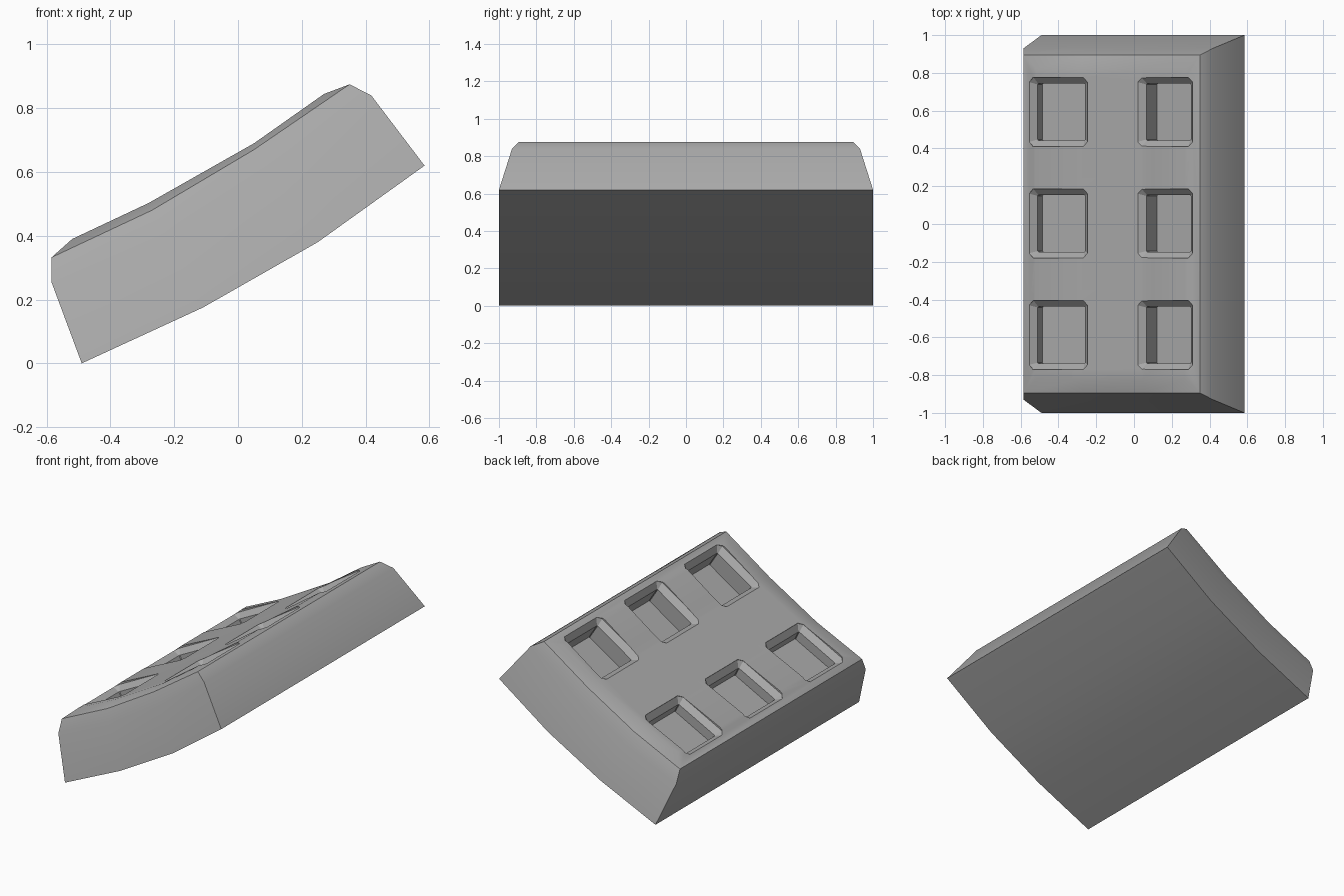
import bpy
import bmesh
from math import radians
from mathutils import Matrix

cube = bpy.data.objects.get("Cube")
if cube:
    bpy.data.objects.remove(cube, do_unlink=True)

# Single grey material
grey = bpy.data.materials.new("plain_grey")
grey.use_nodes = True
color = (0.4, 0.4, 0.4, 1)
grey.diffuse_color = color
grey.node_tree.nodes["Principled BSDF"].inputs["Base Color"].default_value = color


def bridge(bm, a, b):
    n = len(a)
    for i in range(n):
        k = (i + 1) % n
        bm.faces.new((a[i], a[k], b[k], b[i]))


def finish(bm, name):
    bmesh.ops.recalc_face_normals(bm, faces=bm.faces)
    mesh = bpy.data.meshes.new(name)
    bm.to_mesh(mesh)
    bm.free()
    obj = bpy.data.objects.new(name, mesh)
    bpy.context.collection.objects.link(obj)
    mesh.materials.append(grey)
    return obj


# Curved slab: half width and side profile of each ring, bottom to top
RINGS = [
    (1.0, [(-.49, 0), (-.11, .175), (.25, .38), (.585, .62)]),
    (.93, [(-.585, .255), (-.235, .415), (.105, .61), (.418, .84)]),
    (.895, [(-.585, .332), (-.27, .48), (.05, .67), (.35, .875)]),
    (.82, [(-.52, .39), (-.28, .503), (.05, .69), (.27, .845)]),
]
bm = bmesh.new()
loops = []
for y, profile in RINGS:
    front = [bm.verts.new((x, -y, z)) for x, z in profile]
    back = [bm.verts.new((x, y, z)) for x, z in reversed(profile)]
    loops.append(front + back)
for low, high in zip(loops, loops[1:]):
    bridge(bm, low, high)
for cap in (loops[0], loops[-1]):
    for i in range(3):
        bm.faces.new((cap[i], cap[i + 1], cap[6 - i], cap[7 - i]))
slab = finish(bm, "curved_slab")


def pocket_ring(bm, hx, hy, cut, z):
    pts = [(hx, cut - hy), (hx, hy - cut), (hx - cut, hy), (cut - hx, hy),
           (-hx, hy - cut), (-hx, cut - hy), (cut - hx, -hy), (hx - cut, -hy)]
    return [bm.verts.new((x, y, z)) for x, y in pts]


# Pocket cutters with a chamfered lip, two columns of three
LIP = .033
bm = bmesh.new()
for x, z, tilt, half, depth in ((-.4, .44, 27.3, .174, .09), (.165, .767, 32.8, .173, .135)):
    for y in (-.588, .003, .593):
        rings = [pocket_ring(bm, half, .183, .025, h) for h in (.08, 0)]
        rings += [pocket_ring(bm, half - LIP, .183 - LIP, .004, h) for h in (-LIP, -depth)]
        for a, b in zip(rings, rings[1:]):
            bridge(bm, a, b)
        bm.faces.new(rings[0])
        bm.faces.new(rings[-1])
        place = Matrix.Translation((x, y, z)) @ Matrix.Rotation(-radians(tilt), 4, "Y")
        bmesh.ops.transform(bm, matrix=place, verts=sum(rings, []))
cutter = finish(bm, "pocket_cutter")
cutter.hide_render = True

# Cut the pockets, then smooth the gentle curves
cut = slab.modifiers.new("pockets", "BOOLEAN")
cut.operation = "DIFFERENCE"
cut.object = cutter
cut.solver = "EXACT"
bpy.ops.object.select_all(action="DESELECT")
slab.select_set(True)
bpy.context.view_layer.objects.active = slab
bpy.ops.object.modifier_apply(modifier=cut.name)
bpy.data.objects.remove(cutter, do_unlink=True)
bpy.ops.object.shade_smooth_by_angle(angle=radians(30))
